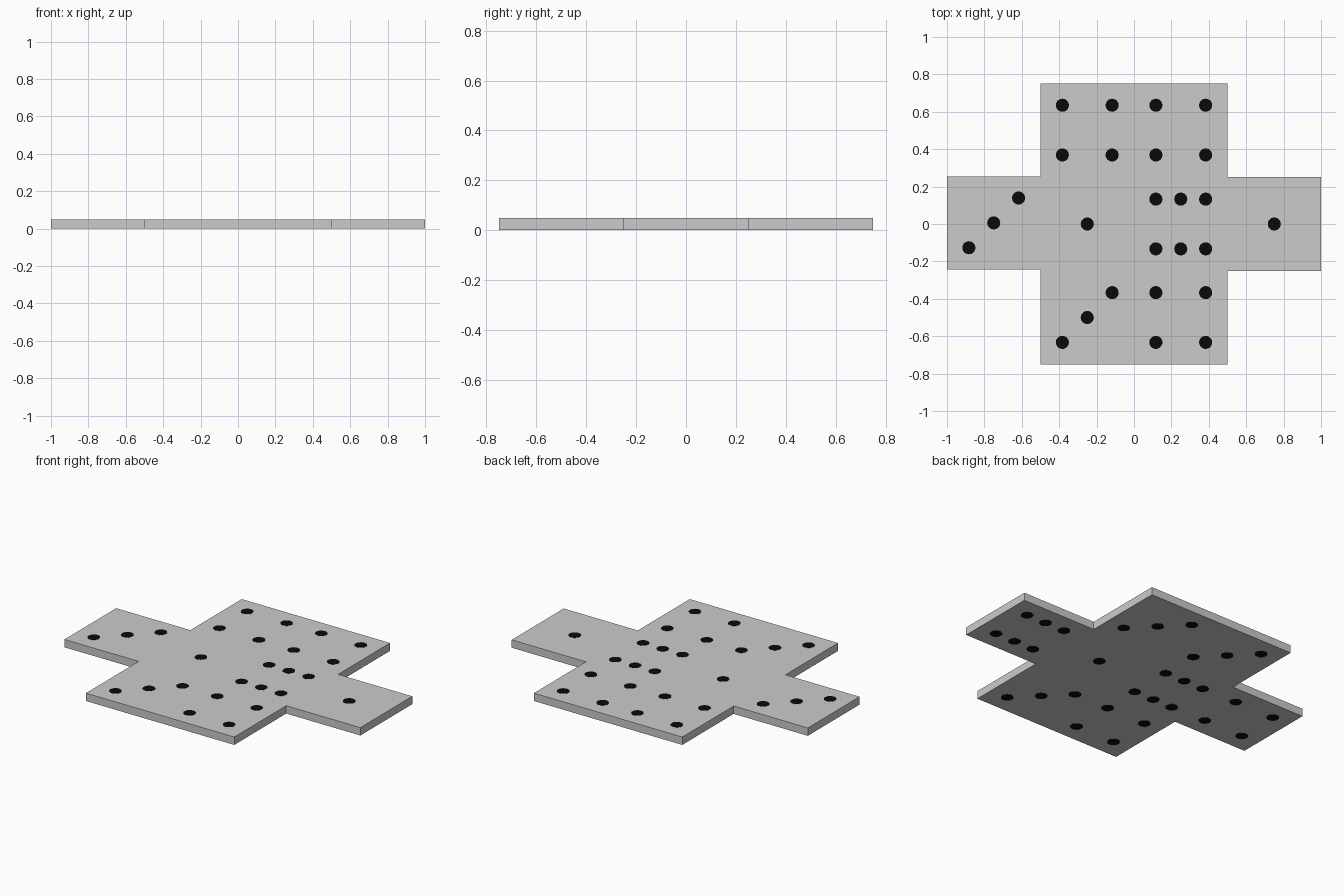
import bpy, bmesh, math

if "Cube" in bpy.data.objects:
    bpy.data.objects.remove(bpy.data.objects["Cube"])

T = 0.05      # board thickness
LIFT = 0.001  # dots stand just proud of the faces
R = 0.035     # dot radius


def material(name, rgb):
    m = bpy.data.materials.new(name)
    m.diffuse_color = (*rgb, 1.0)
    m.use_nodes = True
    m.node_tree.nodes["Principled BSDF"].inputs["Base Color"].default_value = m.diffuse_color
    return m


grey = material("light_grey", (0.6, 0.6, 0.6))
black = material("black", (0.003, 0.003, 0.003))


def finish(name, bm, mat):
    bmesh.ops.recalc_face_normals(bm, faces=bm.faces)
    me = bpy.data.meshes.new(name)
    bm.to_mesh(me)
    bm.free()
    me.materials.append(mat)
    ob = bpy.data.objects.new(name, me)
    bpy.context.collection.objects.link(ob)
    return ob


# Board: cross-shaped outline extruded upwards
outline = [(-1, -0.243), (-0.5, -0.243), (-0.5, -0.75), (0.5, -0.75),
           (0.5, -0.25), (1, -0.25), (1, 0.25), (0.5, 0.25),
           (0.5, 0.75), (-0.5, 0.75), (-0.5, 0.255), (-1, 0.255)]
bm = bmesh.new()
base = bm.faces.new([bm.verts.new((x, y, LIFT)) for x, y in outline])
ext = bmesh.ops.extrude_face_region(bm, geom=[base])
bmesh.ops.translate(bm, vec=(0, 0, T - 2 * LIFT),
                    verts=[v for v in ext["geom"] if isinstance(v, bmesh.types.BMVert)])
finish("board", bm, grey)

# Dot patterns for one square, relative to its centre
D = 0.133
PIPS = {
    1: [(0, 0)],
    3: [(D, D), (0, 0), (-D, -D)],
    "3_flipped": [(D, -D), (0, 0), (-D, D)],
    4: [(sx * D, sy * D) for sx in (-1, 1) for sy in (-1, 1)],
    6: [(sx * D, sy * D) for sx in (-1, 0, 1) for sy in (-1, 1)],
}

# Square centre, pattern on the top, pattern on the underside
squares = [
    ((-0.75, 0.006), 3, 4),
    ((-0.25, 0.0), 1, 6),
    ((0.25, 0.0), 6, 1),
    ((0.75, 0.0), 1, 6),
    ((-0.25, 0.502), 4, "3_flipped"),
    ((0.25, 0.502), 4, "3_flipped"),
    ((-0.25, -0.5), 3, 4),
    ((0.25, -0.5), 4, "3_flipped"),
]


def dots(name, col, z):
    """Thin round plates for one side of the board."""
    bm = bmesh.new()
    for (cx, cy), *patterns in squares:
        for dx, dy in PIPS[patterns[col]]:
            new = bmesh.ops.create_cone(bm, cap_ends=True, segments=24,
                                        radius1=R, radius2=R, depth=2 * LIFT)
            bmesh.ops.translate(bm, verts=new["verts"], vec=(cx + dx, cy + dy, z))
    finish(name, bm, black)


dots("top_dots", 0, T - LIFT)
dots("underside_dots", 1, LIFT)
